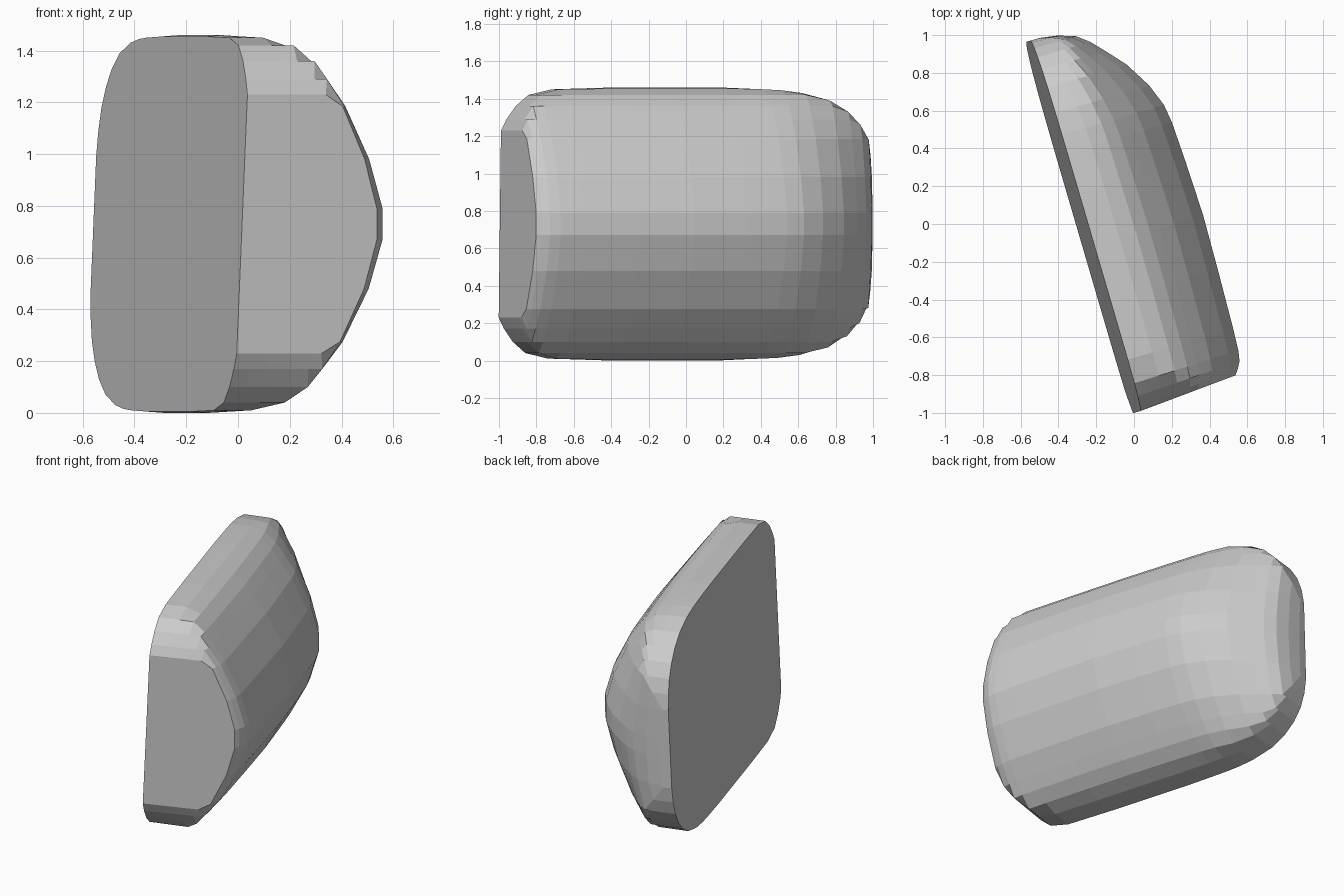
import bpy, bmesh
from mathutils import Vector

if "Cube" in bpy.data.objects:
    bpy.data.objects.remove(bpy.data.objects["Cube"])

# Half cross-section (depth from flat back, half height), mirrored about the mid height
half = [(0, .725), (.07, .73), (.15, .725), (.25, .69), (.33, .63), (.39, .56),
        (.475, .455), (.585, .25), (.645, .06)]
profile = [(d, h) for d, h in half] + [(d, -h) for d, h in reversed(half)]

# Stations along the length: (position, depth scale, half height limit)
stations = [(0, .885, .50), (.03, .915, .56), (.08, .95, .63), (.15, .965, .69), (.28, .975, .72),
            (.60, .99, .73), (.90, 1, .73), (1.2, .985, .73), (1.42, .968, .72), (1.52, .945, .715),
            (1.64, .875, .70), (1.78, .745, .66), (1.88, .61, .60), (1.95, .51, .53),
            (2.0, .41, .45), (2.03, .27, .36), (2.045, .12, .26)]

along = Vector((-.281, .960, 0))
outward = Vector((.960, .281, 0))
start = Vector((0, -1, .73))

bm = bmesh.new()
rings = []
for u, s, limit in stations:
    ring = []
    for d, h in profile:
        h = max(-limit, min(limit, h))
        lean = (.043 * (h + .73) - .015) * (1 - d / .65)     # back leans slightly
        skew = .07 * d * s * max(0, 1 - u / .2)              # front end is slightly skewed
        p = start + along * (u + skew) + outward * (d * s + lean)
        p.z += h
        ring.append(bm.verts.new(p))
    rings.append(ring)

# Rounded outer skin, then the two end caps and the flat back
n = len(profile)
for a, b in zip(rings, rings[1:]):
    for j in range(n - 1):
        bm.faces.new((a[j], a[j + 1], b[j + 1], b[j]))
bm.faces.new(rings[0])
bm.faces.new(rings[-1])
bm.faces.new([r[0] for r in rings] + [r[-1] for r in reversed(rings)])

bmesh.ops.remove_doubles(bm, verts=bm.verts, dist=.0005)
bmesh.ops.recalc_face_normals(bm, faces=bm.faces)
mesh = bpy.data.meshes.new("cushion_block")
bm.to_mesh(mesh)
bm.free()
obj = bpy.data.objects.new("cushion_block", mesh)
bpy.context.collection.objects.link(obj)
